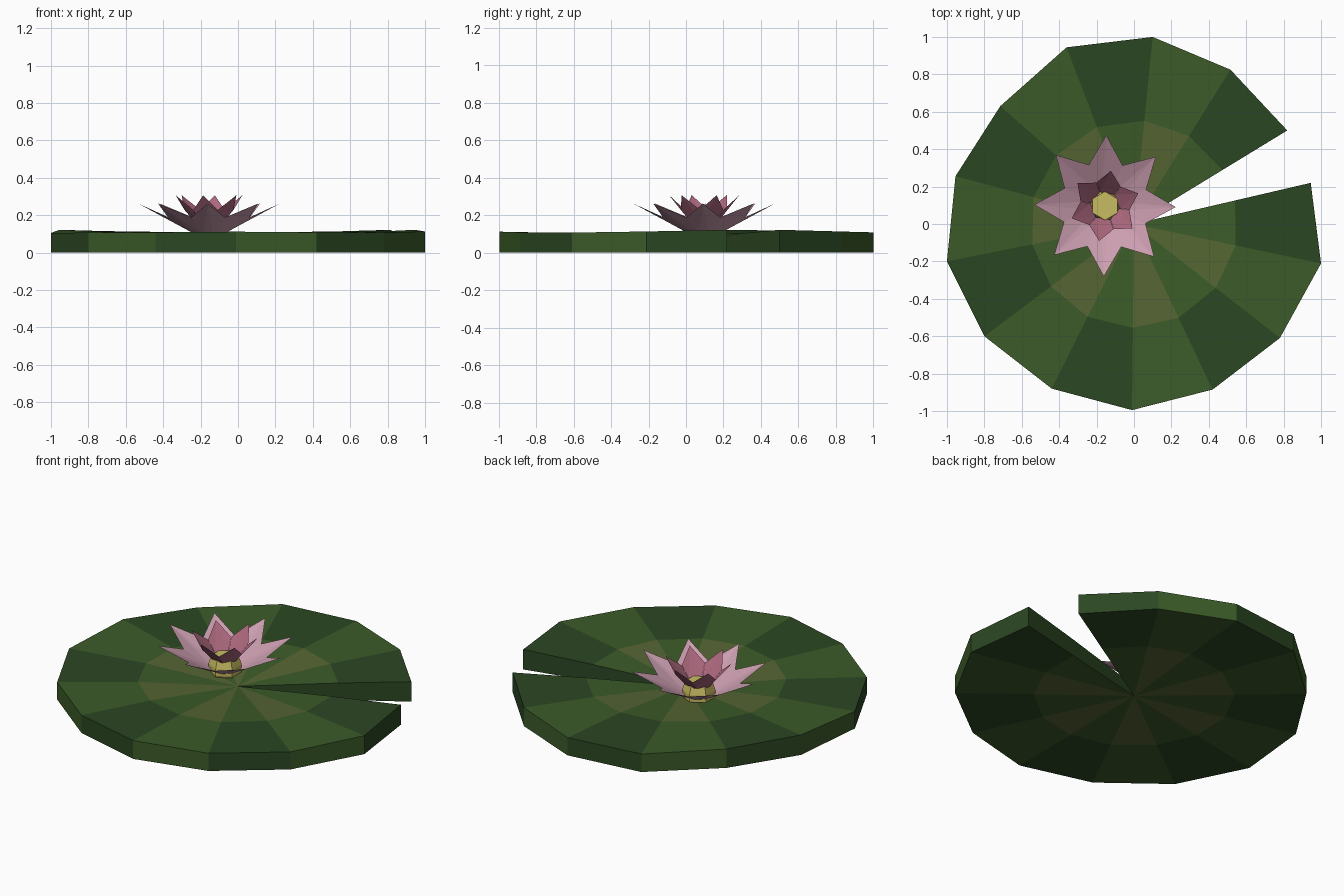
import bpy, math
from mathutils import Vector

if "Cube" in bpy.data.objects:
    bpy.data.objects.remove(bpy.data.objects["Cube"])


def material(name, rgb):
    m = bpy.data.materials.new(name)
    m.diffuse_color = (*rgb, 1)
    m.use_nodes = True
    m.node_tree.nodes["Principled BSDF"].inputs["Base Color"].default_value = m.diffuse_color
    return m


def make(name, verts, faces, mats, indices=None):
    me = bpy.data.meshes.new(name)
    me.from_pydata([tuple(v) for v in verts], [], faces)
    for m in mats:
        me.materials.append(m)
    if indices:
        for p, i in zip(me.polygons, indices):
            p.material_index = i
    ob = bpy.data.objects.new(name, me)
    bpy.context.collection.objects.link(ob)
    return ob


leaf = material("leaf_green", (0.045, 0.105, 0.022))
dark = material("leaf_dark", (0.024, 0.062, 0.016))
olive = material("leaf_olive", (0.09, 0.13, 0.033))
pale = material("petal_pale", (0.60, 0.34, 0.43))
rose = material("petal_rose", (0.42, 0.14, 0.21))
yellow = material("stamen_yellow", (0.58, 0.50, 0.12))

# Lily pad: notched fan with an inner and an outer ring, dished middle, wavy rim
radii = [.970, 1.022, .990, .980, .995, .984, 1.0, 1.02, .988, .953, 1.011, 1.005, .973, .960]
angles = [13.1, -11.9, -38, -64.6, -90.6, -116.6, -143.1,
          -168.7, -195, -221.4, -249.1, -275.7, -302, -328.6]
rim_z = [.122, .113, .107, .108, .112, .108, .107, .105, .122, .115, .11, .108, .113, .122]
n = len(radii)
verts = [(0, 0, .066), (0, 0, 0)]
for i in range(n):
    a = math.radians(angles[i])
    c, s = math.cos(a), math.sin(a)
    for r, z in ((.555, .102), (radii[i], rim_z[i]), (.555, 0), (radii[i], 0)):
        verts.append((r * c, r * s, z))
faces, idx = [], []
for i in range(n - 1):
    a, b = 2 + 4 * i, 6 + 4 * i
    outer = 1 if i % 2 == 0 else 0
    inner = 0 if i % 2 == 0 else 2
    faces += [(0, a, b), (a, a + 1, b + 1, b), (1, b + 2, a + 2),
              (a + 2, b + 2, b + 3, a + 3), (a + 1, a + 3, b + 3, b + 1)]
    faces[-5:] = [f[::-1] for f in faces[-5:]]
    idx += [inner, outer, inner, outer, outer]
for a, flip in ((2, False), (2 + 4 * (n - 1), True)):
    for f in ((0, a, a + 2, 1), (a, a + 1, a + 3, a + 2)):
        faces.append(f if flip else f[::-1])
        idx.append(1)
make("lily_pad", verts, faces, [leaf, dark, olive], idx)

# Flower
CX, CY = -0.155, 0.097


def petals(name, count, start, base, mid, tip, mat):
    """Ring of creased petals; base/mid = (r, z, half width), tip = (r, z)."""
    vs, fs = [], []
    for k in range(count):
        a = math.radians(start) + k * math.tau / count
        d, t = Vector((math.cos(a), math.sin(a), 0)), Vector((-math.sin(a), math.cos(a), 0))

        def p(r, z, w):
            return Vector((CX, CY, z)) + d * r + t * w
        j = len(vs)
        vs += [p(base[0], base[1], -base[2]), p(mid[0], mid[1], -mid[2]), p(tip[0], tip[1], 0),
               p(mid[0], mid[1], mid[2]), p(base[0], base[1], base[2])]
        fs += [(j, j + 1, j + 2), (j, j + 2, j + 4), (j + 4, j + 2, j + 3)]
    return make(name, vs, fs, [mat])


petals("outer_petals", 8, -1, (.055, .088, .025), (.215, .187, .092), (.378, .262), pale)
petals("inner_petals", 6, 20.5, (.068, .165, .038), (.115, .228, .066), (.19, .307), rose)

# Flower centre: six-sided barrel
profile = [(.07, .04), (.092, .085), (.092, .125), (.076, .175)]
vs = [(CX + r * math.cos(math.pi / 6 + k * math.pi / 3),
       CY + r * math.sin(math.pi / 6 + k * math.pi / 3), z)
      for r, z in profile for k in range(6)]
fs = [(6 * j + k, 6 * j + (k + 1) % 6, 6 * j + 6 + (k + 1) % 6, 6 * j + 6 + k)
      for j in range(3) for k in range(6)]
fs += [tuple(range(5, -1, -1)), tuple(range(18, 24))]
make("flower_centre", vs, fs, [yellow])
